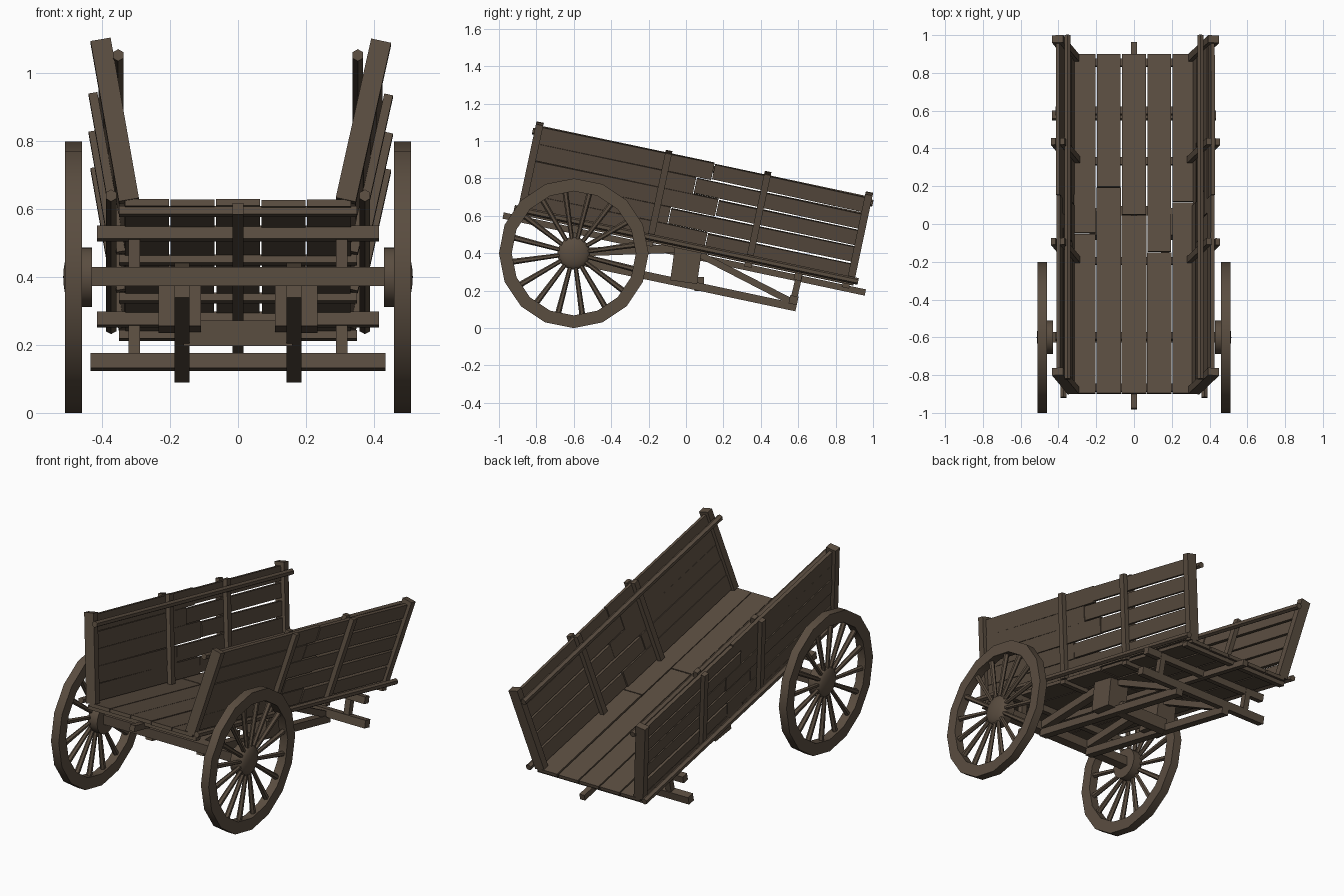
import bpy, bmesh, math, random
from mathutils import Matrix, Vector

if "Cube" in bpy.data.objects:
    bpy.data.objects.remove(bpy.data.objects["Cube"])

random.seed(4)
wood = bpy.data.materials.new("dark brown wood")
wood.diffuse_color = (0.102, 0.074, 0.051, 1)
wood.use_nodes = True
wood.node_tree.nodes["Principled BSDF"].inputs["Base Color"].default_value = wood.diffuse_color

# cart frame: floor surface is local z = 0, tilted down to the back
T = Matrix.Translation((0, 0, 0.44)) @ Matrix.Rotation(math.radians(-12), 4, 'X')
I = Matrix.Identity(4)


def box(bm, size, loc, M=I, rot=I):
    m = M @ Matrix.Translation(loc) @ rot @ Matrix.Diagonal((*size, 1))
    bmesh.ops.create_cube(bm, size=1, matrix=m)


def bar(bm, p, q, w, h, M=I):
    p, q = Vector(p), Vector(q)
    d = q - p
    rot = Matrix.Rotation(math.atan2(d.z, d.y), 4, 'X')
    box(bm, (w, d.length, h), (p + q) / 2, M, rot)


def rod(bm, r, length, M, sides=8, r2=None):
    bmesh.ops.create_cone(bm, cap_ends=True, segments=sides, radius1=r,
                          radius2=r if r2 is None else r2, depth=length, matrix=M)


def finish(name, bm, smooth=False):
    bmesh.ops.recalc_face_normals(bm, faces=bm.faces)
    me = bpy.data.meshes.new(name)
    bm.to_mesh(me)
    bm.free()
    me.materials.append(wood)
    ob = bpy.data.objects.new(name, me)
    bpy.context.collection.objects.link(ob)
    if smooth:
        bpy.context.view_layer.objects.active = ob
        ob.select_set(True)
        bpy.ops.object.shade_smooth_by_angle(angle=math.radians(35))
        ob.select_set(False)


Y90 = Matrix.Rotation(math.pi / 2, 4, 'Y')
X90 = Matrix.Rotation(math.pi / 2, 4, 'X')

# floor planks with staggered joints
bm = bmesh.new()
for i in range(5):
    x = (i - 2) * 0.134
    j = (-0.05, 0.2, 0.05, -0.15, 0.12)[i]
    for a, b, w in ((-0.915, j - 0.003, 0.13), (j + 0.003, 0.92, 0.126)):
        box(bm, (w, b - a, 0.02), (x, (a + b) / 2, -0.01 - random.uniform(0, 0.003)), T)
finish("floor_planks", bm)

# side walls, leaning outward
for s, name, base, lean in ((-1, "left", 0.322, 9.8), (1, "right", 0.318, 12.3)):
    W = T @ Matrix.Translation((s * base, 0, 0)) @ Matrix.Rotation(s * math.radians(lean), 4, 'Y')
    bm = bmesh.new()
    for r in range(5):
        z = 0.05 + r * 0.094
        j = (0.1, -0.12, 0.12, -0.02, 0.06)[r]
        for a, b, h in ((-0.9, j - 0.002, 0.092), (j + 0.002, 0.905, 0.081)):
            t = Matrix.Rotation(random.uniform(-0.006, 0.006), 4, 'X')
            box(bm, (0.02, b - a, h), (random.uniform(-0.003, 0.003), (a + b) / 2, z), W, t)
    finish(name + "_wall_planks", bm)

    bm = bmesh.new()
    for v in (-0.9, 0.9):
        box(bm, (0.06, 0.04, 0.49), (0, v, 0.242), W)
    for v in (-0.194, 0.347):
        for off in (-0.024, 0.024):
            box(bm, (0.026, 0.036, 0.485), (s * off, v, 0.238), W)
    finish(name + "_wall_posts", bm)

    # round rails: inside near the top, outside at the bottom
    bm = bmesh.new()
    rod(bm, 0.018, 1.86, T @ Matrix.Translation((s * 0.353, 0, 0.43)) @ X90, 6)
    rod(bm, 0.018, 1.88, T @ Matrix.Translation((s * 0.374, 0, 0.005)) @ X90, 6)
    finish(name + "_rails", bm)

# cross beams below the floor and central pole
bm = bmesh.new()
for v, half in ((-0.6, 0.415), (0.62, 0.415), (-0.88, 0.35), (-0.194, 0.35), (0.347, 0.35), (0.88, 0.35)):
    box(bm, (half * 2, 0.04, 0.04 if half > 0.4 else 0.025), (0, v, -0.037 if half > 0.4 else -0.03), T)
finish("floor_cross_beams", bm)
bm = bmesh.new()
box(bm, (0.032, 1.98, 0.034), (0, 0, -0.045), T)
finish("centre_pole", bm)

# undercarriage beams, blocks and braces
bm = bmesh.new()
for s in (-1, 1):
    x = s * 0.165
    box(bm, (0.045, 1.2, 0.042), (x, 0.045, -0.2), T)
    bar(bm, (x, 0.06, 0.40), (x, 0.575, 0.135), 0.035, 0.035)
    bar(bm, (x, -0.6, 0.405), (x, -0.05, 0.425), 0.045, 0.045)
finish("undercarriage_beams", bm)
bm = bmesh.new()
for s in (-1, 1):
    box(bm, (0.125, 0.145, 0.18), (s * 0.172, 0.0, 0.335), I, Matrix.Rotation(math.radians(-8), 4, 'X'))
finish("support_blocks", bm)
bm = bmesh.new()
box(bm, (0.32, 0.05, 0.075), (0, 0.07, 0.235), I)
box(bm, (0.87, 0.045, 0.045), (0, 0.575, 0.15), I, Matrix.Rotation(math.radians(-12), 4, 'X'))
finish("lower_cross_beams", bm)
bm = bmesh.new()
for s in (-1, 1):
    bar(bm, (s * 0.305, 0.575, 0.15), (s * 0.305, 0.61, 0.30), 0.034, 0.034)
    bar(bm, (s * 0.305, -0.6, 0.40), (s * 0.305, -0.59, 0.54), 0.034, 0.034)
finish("uprights", bm)

# axle
bm = bmesh.new()
box(bm, (0.88, 0.055, 0.055), (0, -0.6, 0.402))
finish("axle", bm)

# wheels
N = 16
for s, name in ((-1, "left"), (1, "right")):
    C = Matrix.Translation((s * 0.485, -0.6, 0.4))
    bm = bmesh.new()
    rings = []
    for k in range(N):
        a = 2 * math.pi * k / N
        rings.append([bm.verts.new(C @ Vector((x, r * math.sin(a), r * math.cos(a))))
                      for x, r in ((-0.025, 0.4), (0.025, 0.4), (0.025, 0.332), (-0.025, 0.332))])
    for k in range(N):
        p, q = rings[k], rings[(k + 1) % N]
        for i in range(4):
            bm.faces.new((p[i], p[(i + 1) % 4], q[(i + 1) % 4], q[i]))
    finish(name + "_wheel_rim", bm, True)

    bm = bmesh.new()
    for k in range(N):
        R = Matrix.Rotation(2 * math.pi * (k + 0.35) / N, 4, 'X')
        rod(bm, 0.011, 0.29, C @ R @ Matrix.Translation((0, 0, 0.2)), 6, 0.016)
    finish(name + "_wheel_spokes", bm)

    # hub: inner drum with a low dome on the outside
    bm = bmesh.new()
    rod(bm, 0.088, 0.05, C @ Matrix.Translation((-s * 0.03, 0, 0)) @ Y90, 20)
    bmesh.ops.create_uvsphere(bm, u_segments=20, v_segments=12, radius=1,
                              matrix=C @ Matrix.Translation((-s * 0.005, 0, 0)) @ Matrix.Diagonal((0.035, 0.088, 0.088, 1)) @ Y90)
    finish(name + "_wheel_hub", bm, True)
